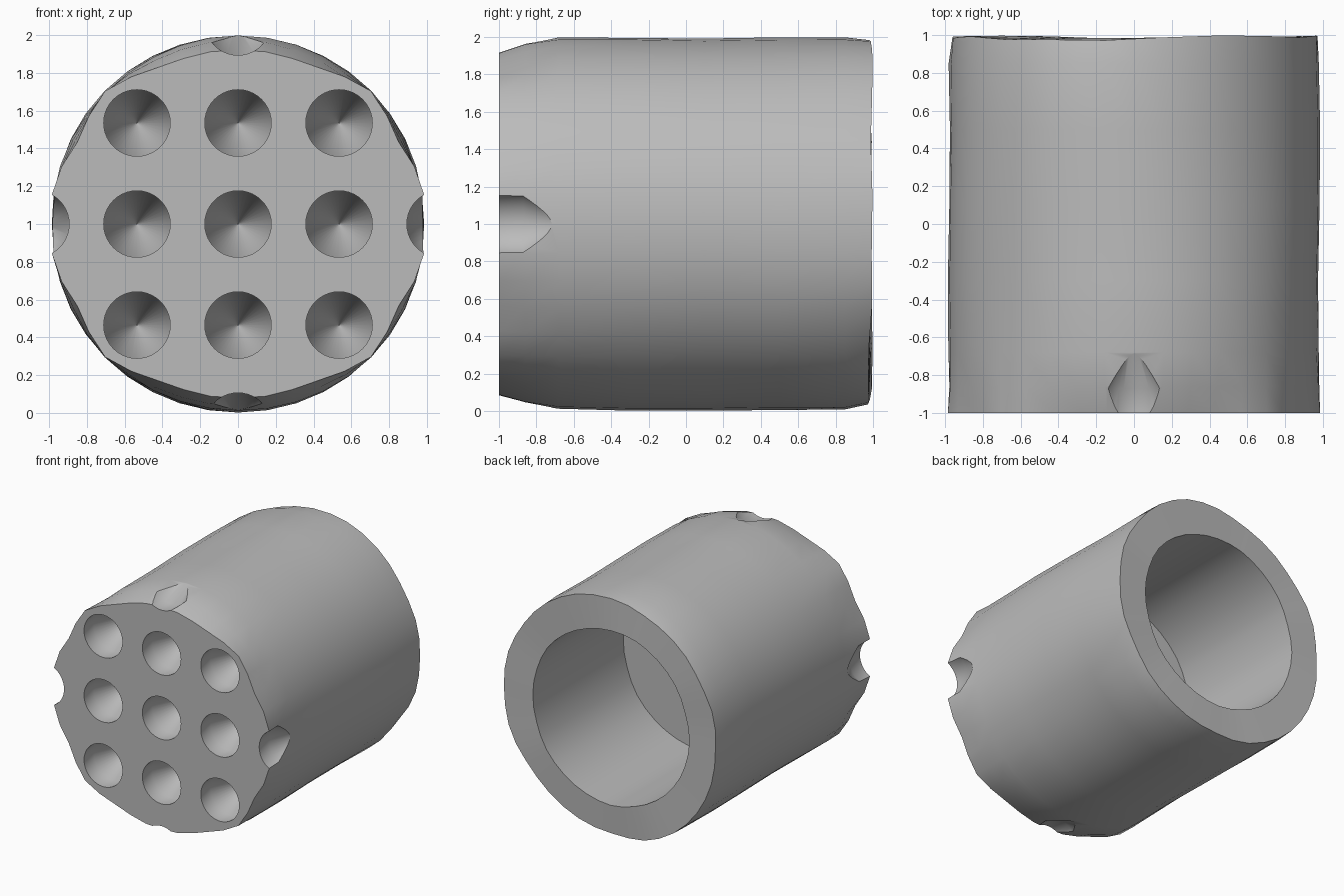
import bpy, bmesh, math, random
from mathutils import Vector

random.seed(4)
if "Cube" in bpy.data.objects:
    bpy.data.objects.remove(bpy.data.objects["Cube"])

grey = bpy.data.materials.new("plain grey")
grey.use_nodes = True
colour = (0.5, 0.5, 0.5, 1)
grey.diffuse_color = colour
grey.node_tree.nodes["Principled BSDF"].inputs["Base Color"].default_value = colour


def skin(bm, rings):
    """Bridge rings of points into a closed tube with capped ends."""
    loops = [[bm.verts.new(p) for p in ring] for ring in rings]
    n = len(loops[0])
    for a, b in zip(loops, loops[1:]):
        for i in range(n):
            j = (i + 1) % n
            bm.faces.new((a[i], a[j], b[j], b[i]))
    bm.faces.new(loops[0])
    bm.faces.new(loops[-1])


def finish(name, bm):
    bmesh.ops.recalc_face_normals(bm, faces=bm.faces)
    mesh = bpy.data.meshes.new(name)
    bm.to_mesh(mesh)
    bm.free()
    mesh.materials.append(grey)
    obj = bpy.data.objects.new(name, mesh)
    bpy.context.collection.objects.link(obj)
    return obj


# Worn outline of the front face: angle within a quarter turn, radius
OUTLINE = [(0, 0.99), (12, 1.0), (27, 0.955), (45, 0.995), (66, 0.92), (78, 0.925), (90, 0.92)]


def worn_radius(deg):
    q = deg % 180
    q = min(q, 180 - q)
    for (a, ra), (b, rb) in zip(OUTLINE, OUTLINE[1:]):
        if q <= b:
            return ra + (rb - ra) * (q - a) / (b - a)


SEGMENTS = 40
angles = [360 * i / SEGMENTS for i in range(SEGMENTS)]


def point(deg, radius, y):
    t = math.radians(deg)
    return Vector((radius * math.cos(t), y, 1 + radius * math.sin(t)))


def round_radius(deg):
    return 0.98 + 0.017 * abs(math.sin(math.radians(deg)))


# Body: worn front edge, lumpy side, uneven back rim, then the deep socket
body_rings = [[point(a, worn_radius(a), -1) for a in angles]]
for y, wear in ((-0.86, 0.4), (-0.68, 0.05), (-0.3, 0), (0.1, 0), (0.5, 0), (0.85, 0)):
    ring = []
    for a in angles:
        r = round_radius(a) * (1 - wear) + worn_radius(a) * wear
        lump = 0.006 * math.sin(math.radians(3 * a) + 4 * y)
        ring.append(point(a, min(r + lump, 0.998), y))
    body_rings.append(ring)
rim = [random.uniform(0, 1) for a in angles[::2]]


def rim_wave(i):
    k = i // 2
    return rim[k] if i % 2 == 0 else (rim[k] + rim[(k + 1) % len(rim)]) / 2


body_rings.append([point(a, round_radius(a) - 0.035 * rim_wave(i), 1 - 0.03 * rim_wave(i + 1 - SEGMENTS))
                   for i, a in enumerate(angles)])
for y in (0.985, 0.4, -0.2):
    body_rings.append([point(a, 0.71 + 0.02 * rim_wave(i), y) for i, a in enumerate(angles)])
bm = bmesh.new()
skin(bm, body_rings)
body = finish("drilled_barrel", bm)

# Drill cutters: a square grid whose outermost members only nick the rim
PITCH, BORE = 0.535, 0.176
bm = bmesh.new()
centres = [(i, k) for i in (-1, 0, 1) for k in (-1, 0, 1)] + [(2, 0), (-2, 0), (0, 2), (0, -2)]
for i, k in centres:
    offset = Vector((i * PITCH, 0, k * PITCH))
    skin(bm, [[point(a, r, y) + offset for a in angles]
              for y, r in ((-1.2, BORE), (-0.87, BORE), (-0.56, 0.002))])
drills = finish("drill_cutters", bm)

cut = body.modifiers.new("drill holes", 'BOOLEAN')
cut.operation = 'DIFFERENCE'
cut.solver = 'EXACT'
cut.object = drills
bpy.ops.object.select_all(action='DESELECT')
body.select_set(True)
bpy.context.view_layer.objects.active = body
bpy.ops.object.modifier_apply(modifier=cut.name)
bpy.data.objects.remove(drills)
bpy.ops.object.shade_smooth_by_angle(angle=math.radians(32))
